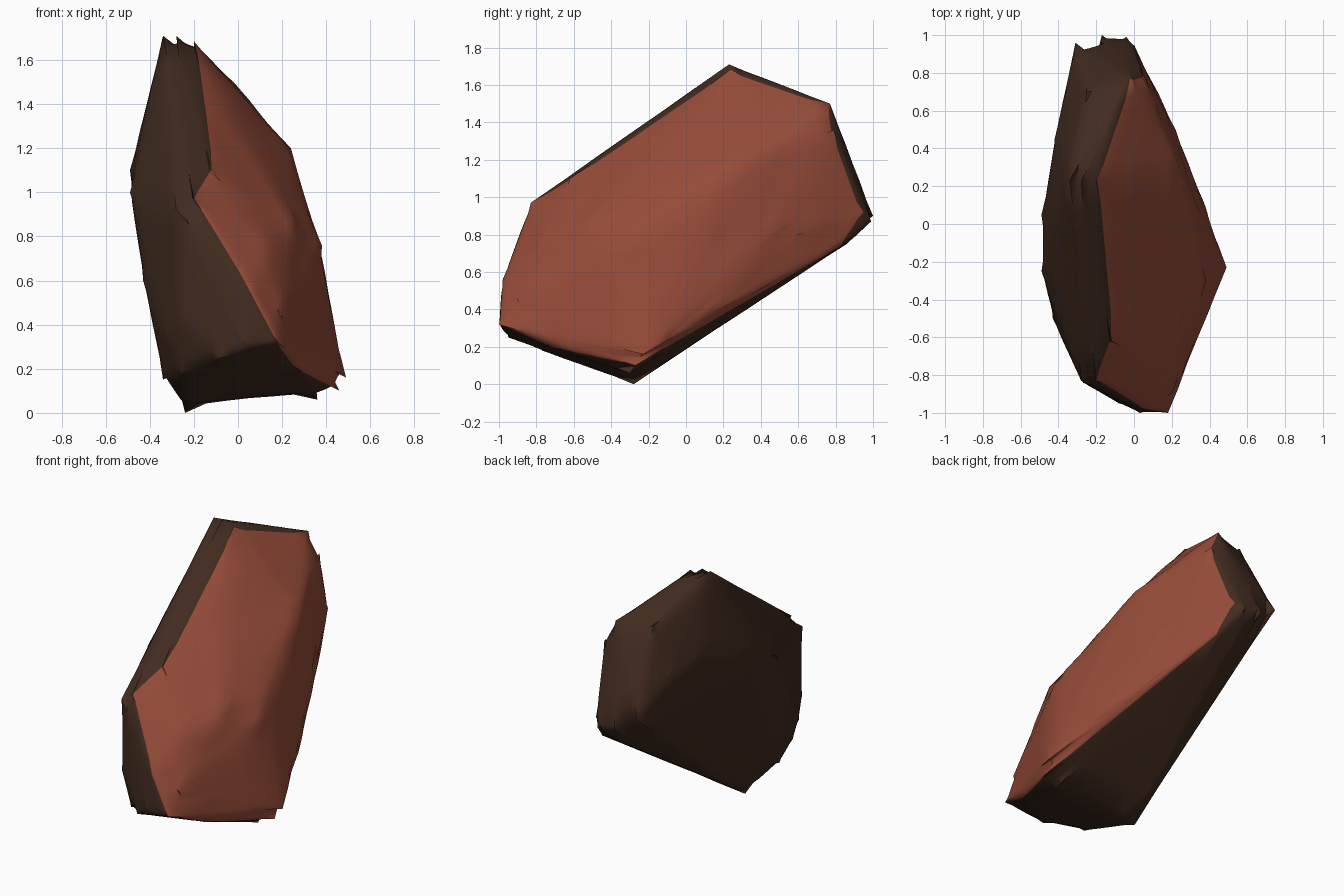
import bpy, bmesh
from mathutils import Vector, noise

cube = bpy.data.objects.get("Cube")
if cube:
    bpy.data.objects.remove(cube)


def make_material(name, rgb):
    mat = bpy.data.materials.new(name)
    mat.use_nodes = True
    mat.diffuse_color = (*rgb, 1)
    mat.node_tree.nodes["Principled BSDF"].inputs["Base Color"].default_value = (*rgb, 1)
    return mat


# Rim around the red cleaved side
rim = [(-.2, .24, 1.685), (-.02, .77, 1.5), (0, .95, .92), (.04, .83, .74), (.33, .2, .42),
       (.46, -.27, .1), (.27, -.72, .2), (.18, -1, .32), (.05, -.98, .56),
       (-.2, -.83, .97), (-.12, -.62, 1.1), (-.18, -.3, 1.31)]
# Bulge of the red side
bulge = [(.05, .79, 1.36), (.22, .5, .85), (.17, .6, .8), (.07, .8, .95), (.24, .3, 1.2),
         (.38, -.3, .76), (.25, -.5, .88), (.13, -.76, .78), (.49, -.23, .16),
         (.2, -.9, .45)]
# Weathered dark crust
crust = [(-.34, .23, 1.71), (-.28, .23, 1.71), (-.25, .7, 1.5), (-.36, .7, 1.2),
         (-.31, .96, .98), (-.17, 1, .9), (-.04, .99, .87), (-.1, .86, .75),
         (-.49, .05, 1.1), (-.49, -.25, 1), (-.28, -.83, .92), (-.42, .45, 1.25),
         (-.27, -.84, .45), (-.33, -.72, .35), (-.43, -.5, .6), (-.08, -.95, .25),
         (-.25, -.77, .18), (-.34, -.5, .15), (-.24, -.28, 0), (.36, -.3, .06),
         (.03, -1, .32)]

bm = bmesh.new()
for p in rim + bulge:
    bm.verts.new(p)
dark = {bm.verts.new(p) for p in crust}
bmesh.ops.convex_hull(bm, input=bm.verts[:])
unused = [v for v in bm.verts if not v.link_faces]
dark -= set(unused)
bmesh.ops.delete(bm, geom=unused, context="VERTS")
for f in bm.faces:
    f.material_index = 1 if any(v in dark for v in f.verts) else 0

# Subdivide, soften the edges between the fixed corners and roughen the surface
corners = {v.co.to_tuple(4) for v in bm.verts}
bmesh.ops.subdivide_edges(bm, edges=bm.edges[:], cuts=5, use_grid_fill=True)
between = [v for v in bm.verts if v.co.to_tuple(4) not in corners]
for _ in range(2):
    goals = []
    for v in between:
        ring = [e.other_vert(v).co for e in v.link_edges]
        goals.append(v.co.lerp(sum(ring, Vector()) / len(ring), .4))
    for v, goal in zip(between, goals):
        v.co = goal
bmesh.ops.recalc_face_normals(bm, faces=bm.faces[:])
bm.normal_update()
for v in between:
    is_red = all(f.material_index == 0 for f in v.link_faces)
    v.co += v.normal * noise.noise(v.co * 6) * (.009 if is_red else .003)

mesh = bpy.data.meshes.new("rock")
bm.to_mesh(mesh)
bm.free()
mesh.materials.append(make_material("red stone", (.3, .071, .04)))
mesh.materials.append(make_material("dark brown crust", (.053, .024, .0135)))
rock = bpy.data.objects.new("rock", mesh)
bpy.context.collection.objects.link(rock)
bpy.context.view_layer.objects.active = rock
rock.select_set(True)
bpy.ops.object.shade_smooth_by_angle(angle=.8)
